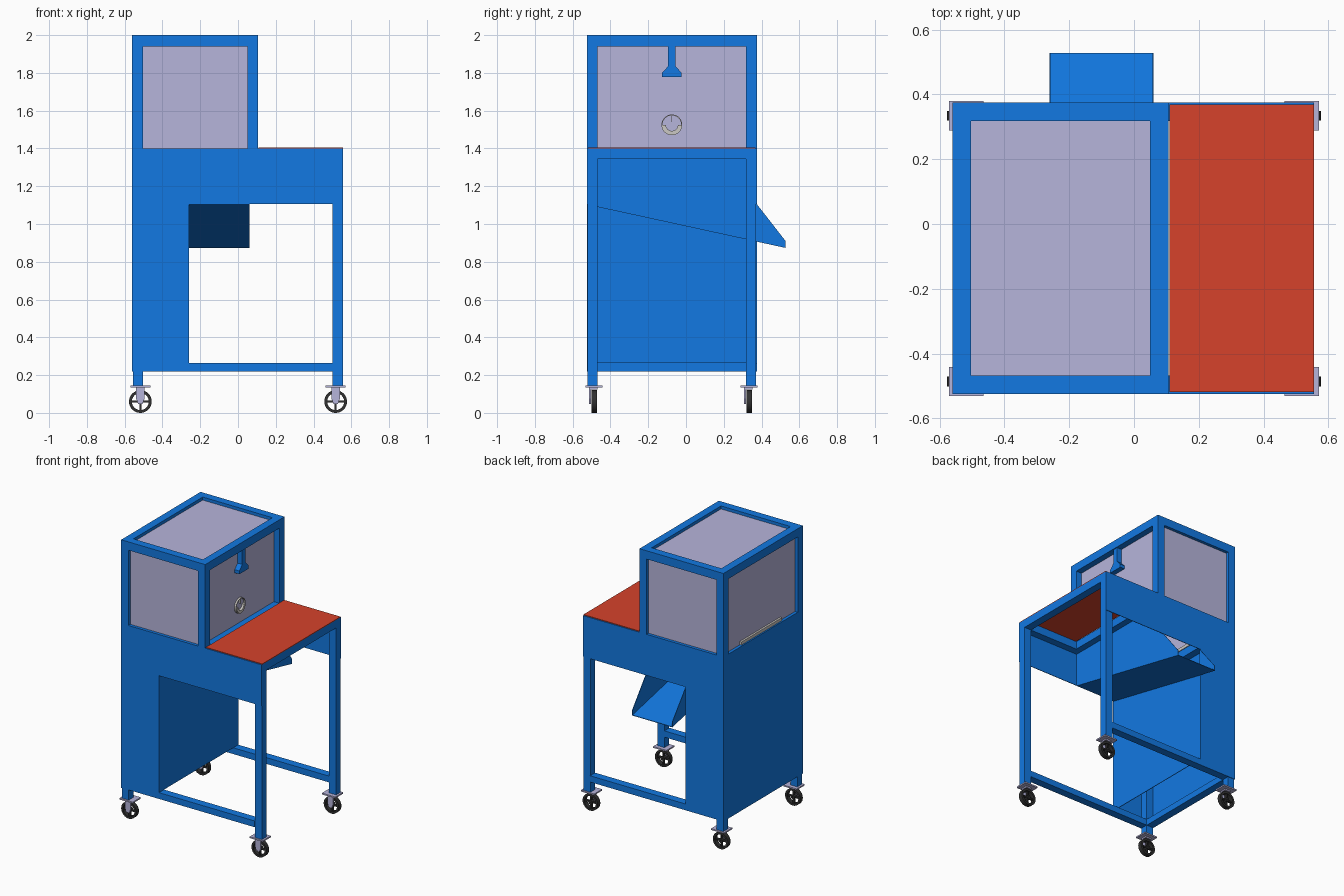
import bpy, bmesh
from math import pi, cos, sin
from mathutils import Matrix

if "Cube" in bpy.data.objects:
    bpy.data.objects.remove(bpy.data.objects["Cube"])


def material(name, color):
    m = bpy.data.materials.new(name)
    m.diffuse_color = (*color, 1)
    m.use_nodes = True
    m.node_tree.nodes["Principled BSDF"].inputs["Base Color"].default_value = m.diffuse_color
    return m


BLUE = material("blue_paint", (0.006, 0.19, 0.76))
RED = material("red_top", (0.67, 0.055, 0.024))
PANE = material("lavender_pane", (0.47, 0.46, 0.71))
DARK = material("dark_rubber", (0.03, 0.03, 0.03))
GREY = material("light_metal", (0.6, 0.58, 0.55))


def finish(name, bm, mat, smooth=False):
    bmesh.ops.recalc_face_normals(bm, faces=bm.faces)
    me = bpy.data.meshes.new(name)
    bm.to_mesh(me)
    bm.free()
    me.materials.append(mat)
    ob = bpy.data.objects.new(name, me)
    bpy.context.collection.objects.link(ob)
    if smooth:
        bpy.ops.object.select_all(action='DESELECT')
        ob.select_set(True)
        bpy.context.view_layer.objects.active = ob
        bpy.ops.object.shade_smooth_by_angle()
    return ob


def add_box(bm, x0, x1, y0, y1, z0, z1):
    m = Matrix.Translation(((x0 + x1) / 2, (y0 + y1) / 2, (z0 + z1) / 2))
    m = m @ Matrix.Diagonal((x1 - x0, y1 - y0, z1 - z0, 1))
    bmesh.ops.create_cube(bm, size=1, matrix=m)


def boxes(name, mat, *dims):
    bm = bmesh.new()
    for d in dims:
        add_box(bm, *d)
    return finish(name, bm, mat)


def add_prism(bm, pts, axis, a, b):
    # Extrude a 2D profile along x (profile y,z) or y (profile x,z)
    place = (lambda p, t: (t, p[0], p[1])) if axis == 'x' else (lambda p, t: (p[0], t, p[1]))
    lo = [bm.verts.new(place(p, a)) for p in pts]
    hi = [bm.verts.new(place(p, b)) for p in pts]
    bm.faces.new(lo)
    bm.faces.new(hi[::-1])
    for i in range(len(pts)):
        j = (i + 1) % len(pts)
        bm.faces.new((lo[i], lo[j], hi[j], hi[i]))


def prism(name, mat, pts, axis, a, b):
    bm = bmesh.new()
    add_prism(bm, pts, axis, a, b)
    return finish(name, bm, mat)


def add_ring(bm, axis, c, r0, r1, a, b, start=0, sweep=2 * pi, n=32):
    # Flat-sided annulus (or arc of one) around the x or y axis
    full = sweep > 6.28
    rows = []
    for i in range(n if full else n + 1):
        t = start + sweep * i / n
        row = []
        for r, d in ((r0, a), (r1, a), (r1, b), (r0, b)):
            u, w = c[0] + r * cos(t), c[1] + r * sin(t)
            row.append(bm.verts.new((d, u, w) if axis == 'x' else (u, d, w)))
        rows.append(row)
    for i in range(n):
        p, q = rows[i], rows[(i + 1) % len(rows)]
        for k in range(4):
            m = (k + 1) % 4
            bm.faces.new((p[k], p[m], q[m], q[k]))
    if not full:
        bm.faces.new(rows[0])
        bm.faces.new(rows[-1][::-1])


# Main dimensions
XL, XR, YF, YB = -0.56, 0.556, -0.525, 0.375
T = 0.057                      # bar thickness
XT = 0.107                     # right side of upper cabinet
XW, XH = -0.26, 0.06           # chute left and right
S = 0.004                      # sheet thickness
f0, f1, b0, b1 = YF + S, YF + T, YB - T, YB - S

# Corner legs
for side, xa, xb in (("left", XL + S, XL + T), ("right", XR - T, XR)):
    for end, ya, yb in (("front", f0, f1), ("back", b0, b1)):
        boxes(f"{end}_{side}_leg", BLUE, (xa, xb, ya, yb, 0.145, 1.4))

# Table frame and low rails
boxes("table_frame", BLUE,
      (XL + S, XR, f0, f1, 1.343, 1.4), (XL + S, XR, b0, b1, 1.343, 1.4),
      (XL + S, XL + T, f1, b0, 1.343, 1.4), (XR - T, XR, f1, b0, 1.343, 1.4),
      (XT - T, XT, f1, b0, 1.343, 1.4))
boxes("low_rails", BLUE, (XL + T, XR - T, YF, f1, 0.22, 0.265),
      (XL + T, XR - T, b0, YB, 0.22, 0.265),
      (XL + S, XL + T, f1, b0, 0.22, 0.265))

# Cover sheets
outline = [(XL, 0.22), (XW, 0.22), (XW, 1.105), (XR, 1.105), (XR, 1.4), (XL, 1.4)]
prism("front_panel", BLUE, outline, 'y', YF, f0)
prism("back_panel", BLUE, outline, 'y', b1, YB)
boxes("left_panel", BLUE, (XL, XL + S, YF, YB, 0.22, 1.4))


def slope(y):
    return 0.989 - 0.218 * (y + 0.003)


prism("bin_wall", BLUE, [(f0, 0.265), (b1, 0.265), (b1, slope(b1)), (f0, slope(f0))], 'x', XW - S, XW)

# Sloped chute running out at the back
END = 0.527
prism("chute_floor", BLUE, [(f0, slope(f0)), (END, slope(END)), (END, slope(END) + S),
                            (f0, slope(f0) + S)], 'x', XW, XH)
prism("chute_right_wall", BLUE, [(f0, slope(f0)), (END, slope(END)), (END, 0.91),
                                 (YB, 1.105), (b1, 1.343), (f0, 1.343)], 'x', XH - S, XH)
prism("chute_left_wall", BLUE, [(b1, slope(b1)), (END, slope(END)), (END, 0.91),
                                (b1, 1.105)], 'x', XW, XW + S)

# Red worktop
boxes("worktop", RED, (XT + 0.002, XR, YF + 0.006, YB - 0.006, 1.4, 1.405))

# Upper cabinet frame
Z0, Z1 = 1.4, 2.0
bars = [(xa, xa + T, ya, ya + T, Z0, Z1 - T - 0.003)
        for xa in (XL, XT - T) for ya in (YF, YB - T)]
bars += [(XL, XT, ya, ya + T, Z1 - T - 0.003, Z1) for ya in (YF, YB - T)]
bars += [(xa, xa + T, YF + T, YB - T, Z1 - T - 0.003, Z1) for xa in (XL, XT - T)]
boxes("cabinet_frame", BLUE, *bars)

# Cabinet panes
R, G = 0.022, 0.006
ZP = Z1 - T
boxes("front_pane", PANE, (XL + T, XT - T, YF + R, YF + R + G, Z0, ZP))
boxes("back_pane", PANE, (XL + T, XT - T, YB - R - G, YB - R, Z0, ZP))
boxes("left_pane", PANE, (XL + R, XL + R + G, YF + T, YB - T, Z0, ZP))
boxes("right_pane", PANE, (XT - 0.045 - G, XT - 0.045, YF + T, YB - T, Z0, ZP))
boxes("top_pane", PANE, (XL + T, XT - T, YF + T, YB - T, Z1 - R - G, Z1 - R))
boxes("left_pane_strip", GREY, (XL + 0.008, XL + 0.06, -0.3, 0.16, 1.402, 1.424))

# Hanging nozzle on the right side
YC = -0.075
prism("nozzle", BLUE, [(YC - 0.02, 1.94), (YC - 0.02, 1.835), (YC - 0.052, 1.8), (YC - 0.052, 1.777),
                       (YC + 0.052, 1.777), (YC + 0.052, 1.8), (YC + 0.02, 1.835), (YC + 0.02, 1.94)],
      'x', 0.063, 0.1)

# Round port: thin rim, half ring and pin
bm = bmesh.new()
add_ring(bm, 'x', (YC, 1.525), 0.05, 0.055, 0.055, 0.075)
add_ring(bm, 'x', (YC, 1.525), 0.032, 0.05, 0.055, 0.078, pi, pi, 20)
add_box(bm, 0.055, 0.075, YC - 0.002, YC + 0.002, 1.54, 1.575)
finish("round_port", bm, GREY, True)

# Casters: wheel with four spokes, side fork and plate
for side, x in (("left", -0.517), ("right", 0.517)):
    for end, y in (("front", -0.486), ("back", 0.334)):
        bm = bmesh.new()
        add_ring(bm, 'y', (x, 0.06), 0.045, 0.06, y - 0.015, y + 0.015)
        add_ring(bm, 'y', (x, 0.06), 0.004, 0.015, y - 0.015, y + 0.015, n=16)
        add_box(bm, x - 0.048, x - 0.012, y - 0.008, y + 0.008, 0.055, 0.065)
        add_box(bm, x + 0.012, x + 0.048, y - 0.008, y + 0.008, 0.055, 0.065)
        add_box(bm, x - 0.005, x + 0.005, y - 0.008, y + 0.008, 0.012, 0.048)
        add_box(bm, x - 0.005, x + 0.005, y - 0.008, y + 0.008, 0.072, 0.108)
        finish(f"{end}_{side}_wheel", bm, DARK, True)
        bm = bmesh.new()
        add_prism(bm, [(x - 0.012, 0.048), (x + 0.012, 0.048), (x + 0.022, 0.075),
                       (x + 0.022, 0.135), (x - 0.022, 0.135), (x - 0.022, 0.075)],
                  'y', y - 0.027, y - 0.017)
        add_box(bm, x - 0.022, x + 0.022, y - 0.017, y + 0.018, 0.125, 0.135)
        add_box(bm, x - 0.053, x + 0.053, y - 0.045, y + 0.045, 0.135, 0.145)
        finish(f"{end}_{side}_caster_fork", bm, PANE)
